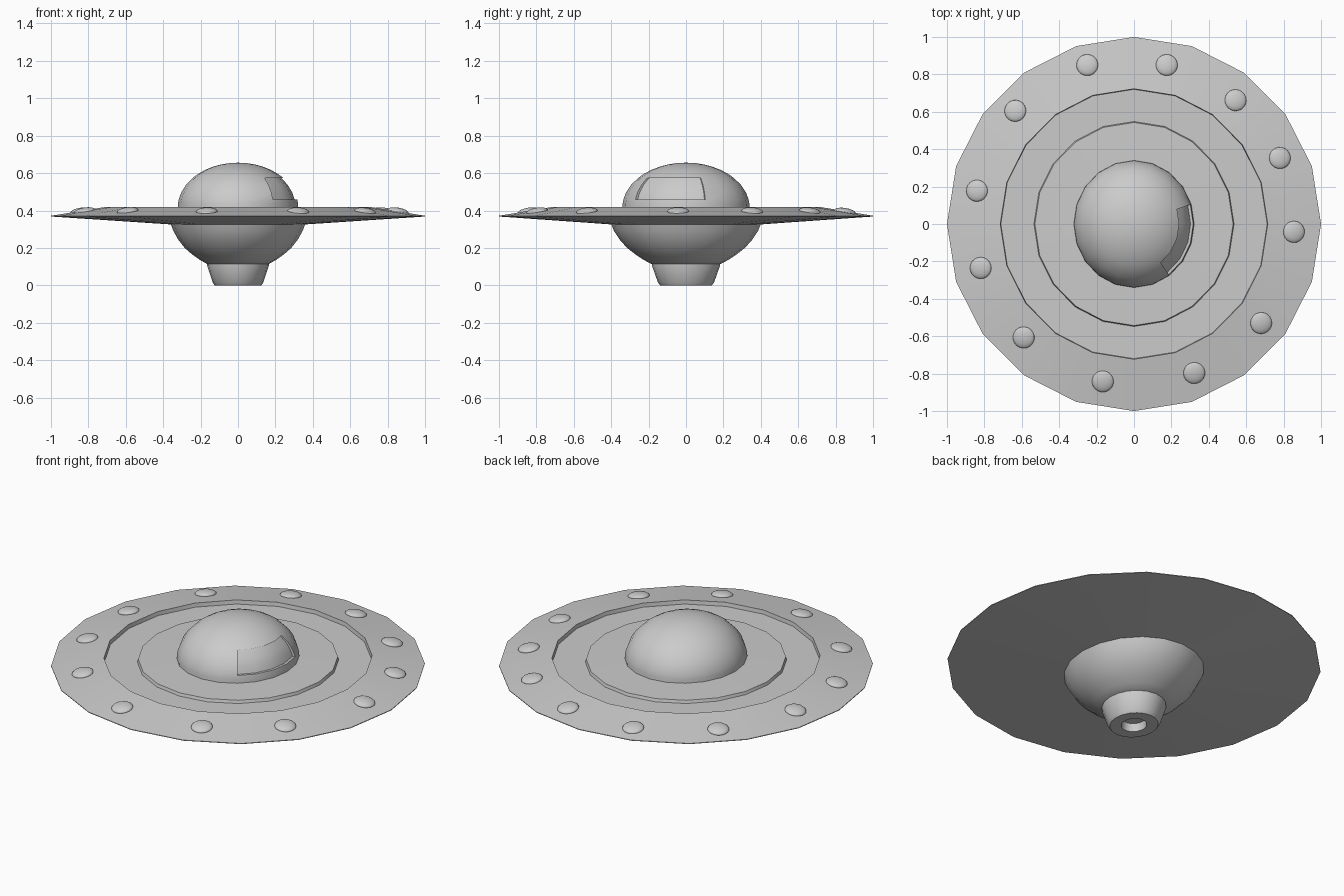
import bpy, bmesh
from math import sin, cos, pi, radians, atan2, sqrt

if "Cube" in bpy.data.objects:
    bpy.data.objects.remove(bpy.data.objects["Cube"])

SIDES = 20


def finish(bm, name, angle=30):
    me = bpy.data.meshes.new(name)
    bm.to_mesh(me)
    bm.free()
    ob = bpy.data.objects.new(name, me)
    bpy.context.collection.objects.link(ob)
    bpy.ops.object.select_all(action='DESELECT')
    ob.select_set(True)
    bpy.context.view_layer.objects.active = ob
    bpy.ops.object.shade_smooth_by_angle(angle=radians(angle))
    return ob


def lathe(rows):
    """Skin elliptical rings given as (x radius, y radius, z), bottom to top on the outside."""
    bm = bmesh.new()
    rings = [[bm.verts.new((rx * cos(2 * pi * i / SIDES), ry * sin(2 * pi * i / SIDES), z))
              for i in range(SIDES)] for rx, ry, z in rows]
    for a, b in zip(rings, rings[1:]):
        for i in range(SIDES):
            j = (i + 1) % SIDES
            bm.faces.new((a[i], a[j], b[j], b[i]))
    bmesh.ops.remove_doubles(bm, verts=bm.verts, dist=1e-5)
    return bm


# saucer disc with a shallow groove in its top
finish(lathe([(.35, .39, .325), (1, 1, .368), (1, 1, .372), (.715, .723, .418),
              (.712, .72, .395), (.535, .548, .395), (.53, .543, .412),
              (.30, .32, .416)]), "saucer_disc")

# rounded lower hull
finish(lathe([(.15, .17, .112), (.165, .185, .114), (.205, .228, .137), (.245, .27, .165),
              (.285, .315, .20), (.32, .355, .245), (.345, .385, .29),
              (.36, .40, .328)]), "lower_hull", 40)

# tapered nozzle with a recessed hole
finish(lathe([(0, 0, .05), (.06, .065, .045), (.066, .072, 0), (.125, .138, 0),
              (.135, .15, .015), (.165, .182, .105), (.165, .182, .13)]), "nozzle")

# dome, with rings placed to match the window
H = .239
DOME_Z = .417
levels = [0, .022, .043, .08, .12, .158, .18, .2, .217, .229, .236, H]
bm = lathe([(.322 * sqrt(max(0, 1 - (h / H) ** 2)), .34 * sqrt(max(0, 1 - (h / H) ** 2)), DOME_Z + h)
            for h in levels])

# sunken window: push a patch of the dome inwards
patch = []
for f in bm.faces:
    c = f.calc_center_median()
    a = atan2(c.y / .34, c.x / .322)
    if radians(-54) < a < radians(18) and .46 < c.z < .575:
        patch.append(f)
res = bmesh.ops.extrude_face_region(bm, geom=patch)
bmesh.ops.delete(bm, geom=patch, context='FACES')
for v in res["geom"]:
    if isinstance(v, bmesh.types.BMVert):
        v.co.x *= .955
        v.co.y *= .955
finish(bm, "dome")

# low rounded lamps on the sloping rim
lamps = [(.175, .85), (-.25, .85), (-.635, .605), (-.84, .178), (-.82, -.235), (-.59, -.607),
         (-.167, -.842), (.322, -.797), (.68, -.53), (.855, -.042), (.78, .353), (.543, .662)]
for n, (x, y) in enumerate(lamps):
    r = sqrt(x * x + y * y)
    bm = bmesh.new()
    bmesh.ops.create_uvsphere(bm, u_segments=20, v_segments=12, radius=1)
    ob = finish(bm, f"rim_lamp_{n + 1}", 60)
    ob.location = (x, y, .372 + (1 - r) * .163)
    ob.scale = (.058, .058, .02)
    ob.rotation_euler = (0, radians(9.3), atan2(y, x))
